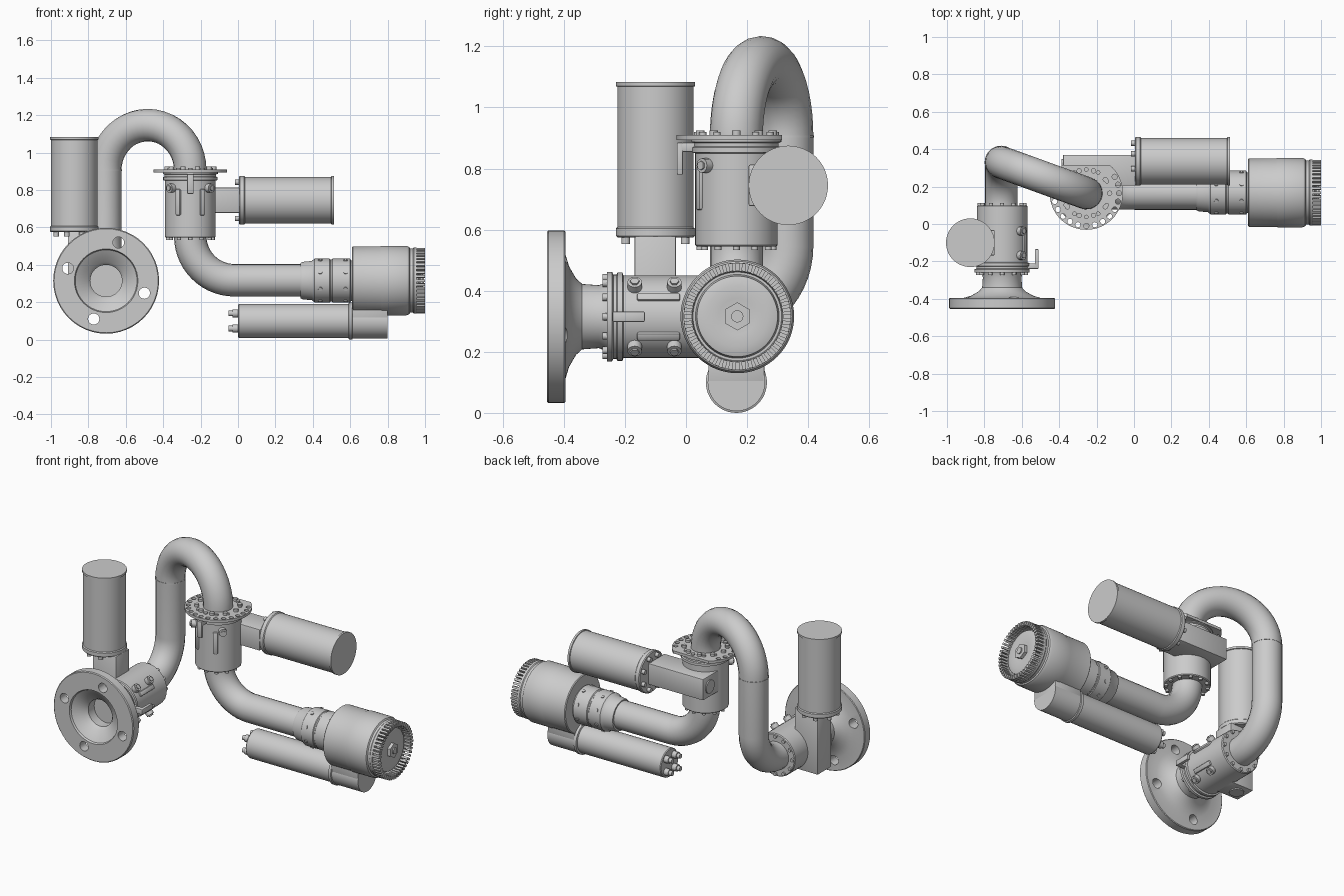
import bpy, bmesh
from math import sin, cos, pi, radians
from mathutils import Matrix, Vector

if "Cube" in bpy.data.objects:
    bpy.data.objects.remove(bpy.data.objects["Cube"])

X, Y, Z = Vector((1, 0, 0)), Vector((0, 1, 0)), Vector((0, 0, 1))
I = Matrix.Identity(4)


def along(p, d):
    # frame at p whose local z points along d
    return Matrix.Translation(p) @ Vector(d).to_track_quat('Z', 'Y').to_matrix().to_4x4()


def finish(name, bm, M=I):
    bmesh.ops.transform(bm, matrix=M, verts=bm.verts)
    bmesh.ops.recalc_face_normals(bm, faces=bm.faces)
    me = bpy.data.meshes.new(name)
    bm.to_mesh(me)
    bm.free()
    ob = bpy.data.objects.new(name, me)
    bpy.context.collection.objects.link(ob)
    return ob


def lathe(name, prof, M=I, n=48):
    # prof: (radius, height) pairs, starting and ending on the axis
    bm = bmesh.new()
    rings = []
    for r, h in prof:
        k = 1 if r == 0 else n
        rings.append([bm.verts.new((r * cos(2 * pi * i / n), r * sin(2 * pi * i / n), h)) for i in range(k)])
    for a, b in zip(rings, rings[1:]):
        for i in range(n):
            j = (i + 1) % n
            vs = [a[i % len(a)], a[j % len(a)], b[j % len(b)], b[i % len(b)]]
            bm.faces.new(list(dict.fromkeys(vs)))
    return finish(name, bm, M)


def studs(name, items, r, length, M=I, n=12):
    # a group of short cylinders: items are (base point, direction)
    bm = bmesh.new()
    for p, d in items:
        d = Vector(d).normalized()
        bmesh.ops.create_cone(bm, cap_ends=True, segments=n, radius1=r, radius2=r, depth=length,
                              matrix=along(Vector(p) + d * length / 2, d))
    return finish(name, bm, M)


def ring(r, h, n, d=Z, start=0.0):
    return [((r * cos(start + 2 * pi * i / n), r * sin(start + 2 * pi * i / n), h), d) for i in range(n)]


def box(name, lo, hi, M=I, bevel=0.0):
    lo, hi = Vector(lo), Vector(hi)
    bm = bmesh.new()
    bmesh.ops.create_cube(bm, size=1, matrix=Matrix.Translation((lo + hi) / 2) @ Matrix.Diagonal((*(hi - lo), 1)))
    if bevel:
        bmesh.ops.bevel(bm, geom=bm.edges[:], offset=bevel, segments=2, affect='EDGES', profile=0.5)
    return finish(name, bm, M)


def drill(ob, cutter):
    m = ob.modifiers.new("holes", 'BOOLEAN')
    m.operation, m.solver, m.object = 'DIFFERENCE', 'EXACT', cutter
    bpy.context.view_layer.objects.active = ob
    bpy.ops.object.modifier_apply(modifier=m.name)
    bpy.data.objects.remove(cutter)


def pipe(name, pts, r):
    cu = bpy.data.curves.new(name, 'CURVE')
    cu.dimensions, cu.bevel_depth, cu.bevel_resolution, cu.use_fill_caps = '3D', r, 8, True
    sp = cu.splines.new('POLY')
    sp.points.add(len(pts) - 1)
    for q, p in zip(sp.points, pts):
        q.co = (*p, 1)
    ob = bpy.data.objects.new(name, cu)
    bpy.context.collection.objects.link(ob)
    bpy.ops.object.select_all(action='DESELECT')
    ob.select_set(True)
    bpy.context.view_layer.objects.active = ob
    bpy.ops.object.convert(target='MESH')


def arc(c, u, v, R, a0, a1, n=14):
    c = Vector(c)
    return [c + R * (u * cos(t) + v * sin(t)) for t in
            (radians(a0 + (a1 - a0) * i / n) for i in range(n + 1))]


def joint(name, M, bolt_heights):
    # motorised swivel: local z = swivel axis, local x = motor axis, local y = gearbox side
    lathe(name + "_body", [(0, -.2), (.13, -.2), (.135, -.195), (.135, .105), (.145, .108), (.145, .124),
                           (.138, .128), (.138, .138), (.147, .142), (.147, .158), (0, .158)], M)
    studs(name + "_end_bolts", ring(.12, -.2, 12, -Z), .011, .012, M)
    studs(name + "_cap_bolts", ring(.127, .158, 12), .012, .016, M)
    side = [((s * .085, -.085, h), (s, -1, 0)) for s in (-1, 1) for h in bolt_heights]
    studs(name + "_side_plugs", side, .024, .04, M)
    studs(name + "_plug_heads", side, .015, .047, M, 6)
    for s in (-1, 1):
        R = M @ Matrix.Rotation(radians(28 * s), 4, 'Z')
        box(name + "_rib", (-.014, -.145, -.08), (.014, -.12, .06), R, .006)
    # pointer tab
    box(name + "_pointer", (-.017, -.195, .035), (.017, -.175, .14), M, .004)
    box(name + "_pointer_foot", (-.017, -.18, .11), (.017, -.13, .14), M, .004)
    # worm gearbox and motor
    box(name + "_gearbox", (-.125, .04, -.068), (.265, .205, .068), M, .006)
    studs(name + "_gearbox_cap", [((-.12, .14, 0), -X)], .042, .012, M, 24)
    D = M @ along((0, .17, 0), X)
    lathe(name + "_motor", [(0, .26), (.125, .26), (.13, .265), (.13, .288), (.125, .293), (.125, .753),
                            (.13, .755), (.13, .768), (0, .768)], D)
    studs(name + "_motor_bolts", ring(.105, .262, 8, -Z, pi / 8), .014, .024, D)


# inlet flange with four bolt holes
F = along((-.705, -.455, .315), Y)
flange = lathe("inlet_flange", [(0, .13), (.085, .13), (.085, .07), (.1, .05), (.165, .012), (.17, 0), (.278, 0),
                                (.283, .005), (.283, .056), (.279, .06), (.205, .06), (.165, .072), (.125, .095),
                                (.107, .115), (.103, .17), (.115, .2), (0, .2)], F)
drill(flange, studs("hole_cutter", [((-.705 + .215 * cos(radians(72 + 90 * k)), -.5,
                                      .315 + .215 * sin(radians(72 + 90 * k))), Y) for k in range(4)],
                    .03, .2, n=20))

# two swivel joints sharing one design
base = Matrix((Z, -X, -Y)).transposed().to_4x4()
joint("base_joint", Matrix.Translation((-.705, -.1, .315)) @ base, (.068, -.062))
J = Matrix.Translation((-.255, .165, .745))
joint("upper_joint", J, (.065,))

# perforated stop plate, flattened on the gearbox side
plate = lathe("stop_plate", [(0, .148), (.196, .148), (.196, .165), (0, .165)], J, 64)
for v in plate.data.vertices:
    v.co.y = min(v.co.y, .315)
drill(plate, studs("plate_cutter", [i for i in ring(.175, .1, 24) if i[0][1] < .11], .014, .15, J))
studs("stop_plate_bolts", ring(.125, .162, 10), .014, .018, J)

# riser pipe: elbow, vertical run, half-circle arch
a, b = Vector((-.71, .33, .905)), Vector((-.255, .165, .905))
u = (b - a).normalized()
riser = [Vector((-.71, .08, .315))] + arc((-.71, .1, .545), -Z, Y, .23, 0, 90)
riser += arc((a + b) / 2, -u, Z, (b - a).length / 2, 0, 180, 22) + [b - Z * .03]
pipe("riser_pipe", riser, .087)
lathe("riser_seam", [(0, -.004), (.0885, -.004), (.0885, .004), (0, .004)], Matrix.Translation(a))

# outlet pipe below the upper joint
pipe("outlet_pipe", [Vector((-.255, .165, .58))] + arc((-.02, .165, .553), -X, -Z, .235, 0, 90)
     + [Vector((.36, .165, .318))], .087)

# nozzle
N = along((0, .168, .316), X)
lathe("nozzle_collar", [(0, .335), (.095, .335), (.1, .345), (.105, .395), (.117, .41), (.117, .49), (.113, .494),
                        (.113, .502), (.117, .506), (.117, .6), (.108, .604), (.108, .63), (0, .63)], N)
studs("collar_screws", [(N @ Vector((.11 * cos(t), .11 * sin(t), x)), N.to_3x3() @ Vector((cos(t), sin(t), 0)))
                        for x in (.44, .575) for t in [pi / 8 + pi / 4 * k for k in range(8)]], .011, .012)
lathe("nozzle_barrel", [(0, .61), (.178, .61), (.183, .615), (.183, .76), (.186, .77), (.186, .9), (.18, .915),
                        (.172, .92), (.172, .935), (.176, .94), (.176, .955), (.148, .955), (.145, .94),
                        (.137, .94), (.132, .965), (.1, .975), (.06, .968), (0, .968)], N, 64)
studs("nozzle_nut", [((0, 0, .96), Z)], .046, .028, N, 6)
studs("nozzle_stem", [((0, 0, .98), Z)], .02, .015, N, 16)
bm = bmesh.new()
for i in range(48):
    T = Matrix.Rotation(2 * pi * i / 48, 4, 'Z') @ Matrix.Translation((.162, 0, .975))
    bmesh.ops.create_cube(bm, size=1, matrix=T @ Matrix.Diagonal((.026, .013, .05, 1)))
finish("nozzle_teeth", bm, N)

# pattern actuator under the outlet pipe
A = along((0, .165, .1), X)
lathe("actuator", [(0, 0), (.086, 0), (.09, .005), (.09, .59), (.1, .593), (.1, .61), (.094, .613),
                   (.094, .8), (0, .8)], A)
studs("actuator_end_bolts", ring(.057, .005, 4, -Z, pi / 4), .022, .035, A)
studs("actuator_bolt_tips", ring(.057, 0, 4, -Z, pi / 4), .015, .05, A)
box("actuator_bracket", (.61, .073, .1), (.8, .257, .24), bevel=.004)

# smooth shading with sharp edges kept
bpy.ops.object.select_all(action='SELECT')
bpy.context.view_layer.objects.active = flange
bpy.ops.object.shade_smooth_by_angle(angle=radians(35))
